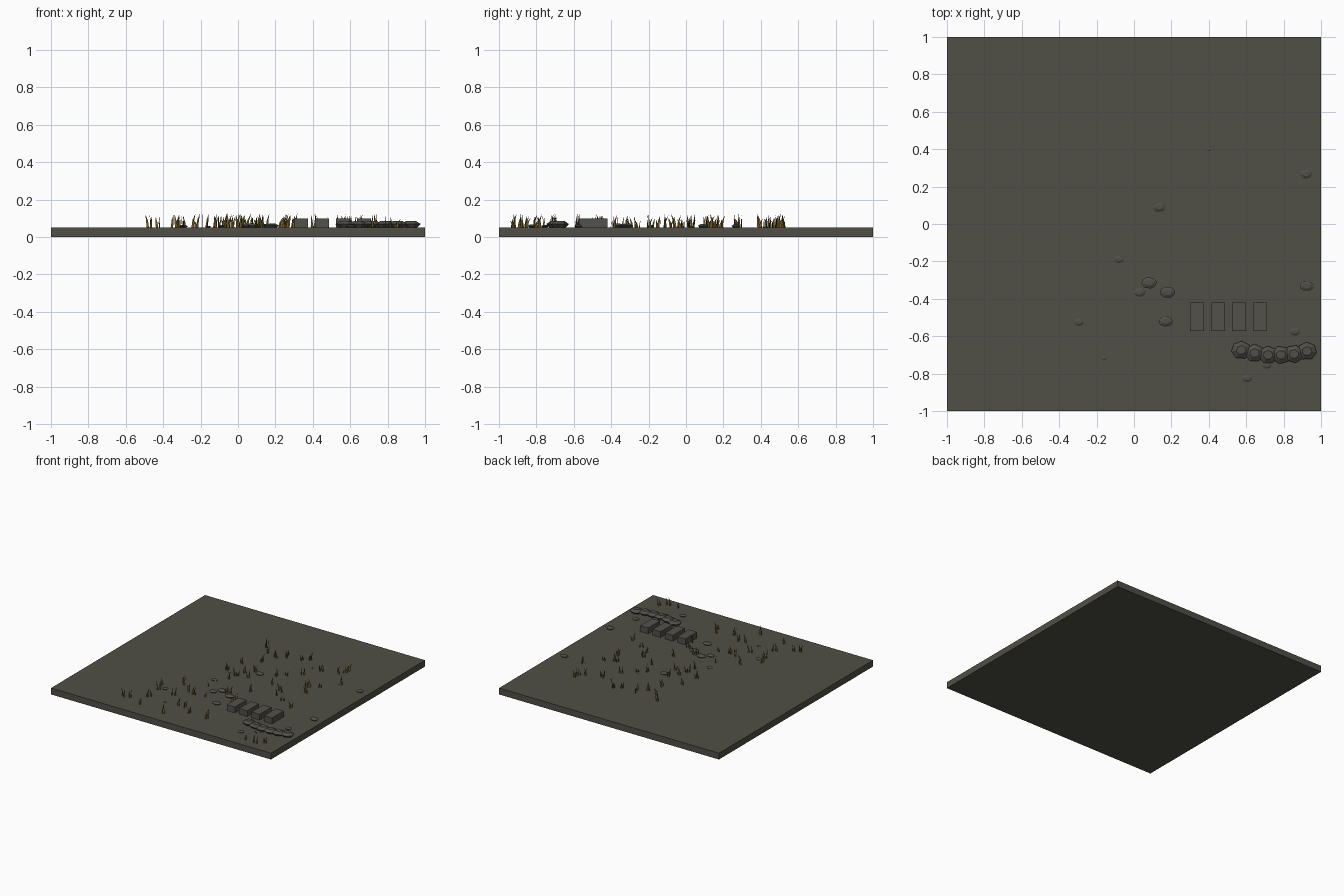
import bpy, bmesh, math, random
from mathutils import Vector

if "Cube" in bpy.data.objects:
    bpy.data.objects.remove(bpy.data.objects["Cube"])

random.seed(4)
GROUND = 0.052


def material(name, rgb):
    m = bpy.data.materials.new(name)
    m.diffuse_color = (*rgb, 1)
    m.use_nodes = True
    m.node_tree.nodes["Principled BSDF"].inputs["Base Color"].default_value = m.diffuse_color
    return m


soil = material("dark soil", (0.080, 0.078, 0.061))
rock = material("grey rock", (0.080, 0.079, 0.066))
plank = material("weathered block", (0.084, 0.082, 0.068))
straw = material("dry straw", (0.17, 0.105, 0.022))


def make(name, bm, mat):
    mesh = bpy.data.meshes.new(name)
    bm.to_mesh(mesh)
    bm.free()
    mesh.materials.append(mat)
    ob = bpy.data.objects.new(name, mesh)
    bpy.context.collection.objects.link(ob)
    return ob


def box(name, lo, hi, mat):
    bm = bmesh.new()
    bmesh.ops.create_cube(bm, size=1)
    for v in bm.verts:
        v.co = [lo[i] + (v.co[i] + 0.5) * (hi[i] - lo[i]) for i in range(3)]
    return make(name, bm, mat)


def stone(name, x, y, rx, ry, height, sides=8):
    """Faceted flattened stone: widest at mid height, small flat top."""
    bm = bmesh.new()
    turn = random.uniform(0, math.tau)
    rings = []
    for r, z in ((0.65, -0.002), (1.0, 0.5 * height), (0.5, height)):
        rings.append([bm.verts.new((x + rx * r * math.cos(turn + math.tau * i / sides),
                                    y + ry * r * math.sin(turn + math.tau * i / sides),
                                    GROUND + z)) for i in range(sides)])
    for a, b in zip(rings, rings[1:]):
        for i in range(sides):
            j = (i + 1) % sides
            bm.faces.new((a[i], a[j], b[j], b[i]))
    bm.faces.new(rings[-1])
    bm.faces.new(rings[0][::-1])
    return make(name, bm, rock)


# ground slab
box("ground_slab", (-1, -1, 0), (1, 1, GROUND), soil)

# row of four low blocks
for i in range(4):
    x = 0.30 + 0.1125 * i
    box(f"block_{i + 1}", (x, -0.573, 0.04), (x + 0.073, -0.42, 0.10), plank)

# curved row of stepping stones
for i, (x, y) in enumerate([(0.573, -0.674), (0.645, -0.69), (0.717, -0.70),
                            (0.786, -0.70), (0.855, -0.695), (0.925, -0.679)]):
    stone(f"border_stone_{i + 1}", x, y, 0.053, 0.048, 0.034, 7)

# scattered pebbles: x, y, radius
pebbles = [(0.40, 0.40, 0.013), (0.92, 0.267, 0.034), (0.134, 0.09, 0.036),
           (-0.08, -0.19, 0.026), (0.08, -0.315, 0.042), (0.03, -0.365, 0.034),
           (0.18, -0.365, 0.042), (0.17, -0.52, 0.039), (-0.295, -0.525, 0.028),
           (-0.16, -0.717, 0.016), (0.605, -0.825, 0.03), (0.71, -0.755, 0.027),
           (0.86, -0.575, 0.03), (0.924, -0.332, 0.038)]
for i, (x, y, r) in enumerate(pebbles):
    stone(f"pebble_{i + 1}", x, y, r, r * 0.74, r * 0.45)

# grass tufts: upright flat blades, each leaning within its own plane
tufts = [(-.47, -.82), (-.43, -.79), (-.29, -.85), (-.31, -.71), (-.32, -.57), (-.34, -.49),
         (-.06, -.88), (-.18, -.58), (-.04, -.72), (-.23, -.38), (.02, -.70), (-.13, -.46),
         (.10, -.77), (-.06, -.49), (.02, -.46), (.23, -.73), (-.06, -.30), (.25, -.78),
         (-.11, .01), (0, -.11), (.14, -.33), (.28, -.48), (.25, -.39), (.01, -.03),
         (.04, .03), (.10, -.02), (.25, -.20), (.08, .10), (.80, -.93), (.02, .28),
         (-.09, .50), (.86, -.87), (-.04, .43), (.31, 0), (.06, .41), (.45, -.14),
         (.54, -.19), (.46, -.07), (.13, .44), (.12, .49), (.65, -.26), (.24, .47),
         (.41, .26), (.60, .03), (.55, .12), (.57, .12), (.30, .51), (.64, .14),
         (.48, .40), (.60, .44), (.73, .29), (.64, .47), (.64, .53), (.25, .13),
         (.43, -.05), (-.08, .16), (.31, .19), (.72, -.92)]
bm = bmesh.new()
for x, y in tufts:
    for _ in range(3):
        a = random.uniform(0, math.tau)
        along = Vector((math.cos(a), math.sin(a), 0))
        base = Vector((x + random.uniform(-.015, .015), y + random.uniform(-.015, .015), GROUND - .002))
        h = random.uniform(0.04, 0.078)
        half = 0.0065
        tip = base + along * random.uniform(0.004, 0.022) + Vector((0, 0, h))
        mid = base + along * 0.004 + Vector((0, 0, h * 0.5))
        pts = [base - along * half, base + along * half, mid + along * half * 0.8,
               tip, mid - along * half * 0.8]
        bm.faces.new([bm.verts.new(p) for p in pts])
make("grass_blades", bm, straw)
